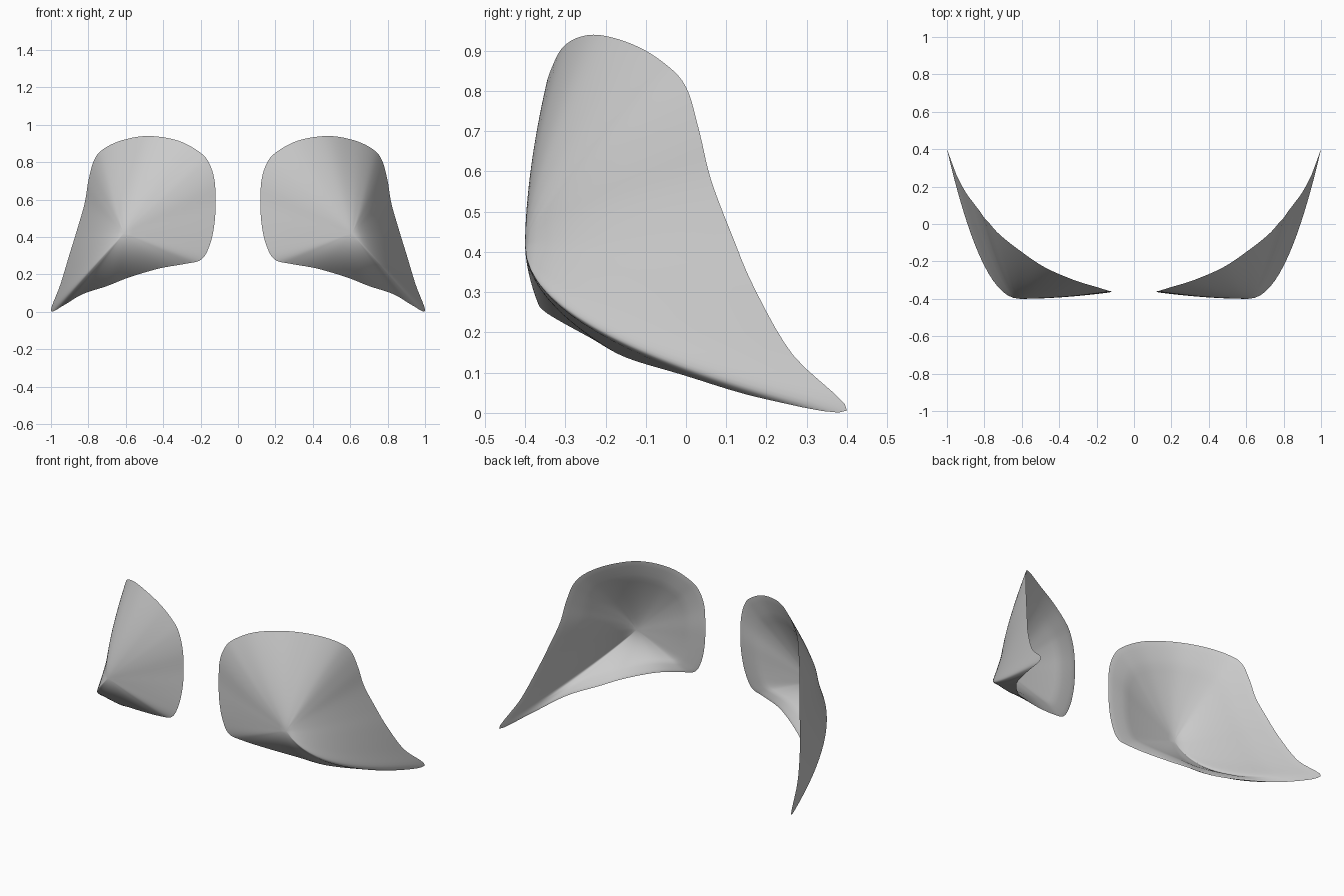
import bpy, bmesh
from mathutils import Vector

if "Cube" in bpy.data.objects:
    bpy.data.objects.remove(bpy.data.objects["Cube"])

# Rim of the right shell: x, y, z and how strongly the ray from the peak bows outwards
RIM = [
    (.12, -.36, .58, 1.9), (.125, -.36, .70, 1.85), (.152, -.352, .79, 1.75), (.20, -.337, .85, 1.65),
    (.32, -.30, .915, 1.5), (.48, -.23, .94, 1.4), (.62, -.135, .917, 1.4), (.72, -.055, .87, 1.4),
    (.77, 0, .81, 1.45), (.80, .033, .70, 1.5), (.82, .062, .58, 1.58), (.86, .115, .44, 1.66),
    (.90, .17, .31, 1.77), (.95, .265, .145, 1.95), (1.0, .40, .006, 2.1), (.93, .19, .036, 2.1),
    (.83, -.01, .095, 2.05), (.70, -.15, .138, 2.0), (.58, -.235, .185, 2.0), (.42, -.32, .232, 1.9),
    (.28, -.357, .257, 1.8), (.195, -.368, .28, 1.8), (.15, -.368, .36, 1.8), (.126, -.364, .47, 1.9),
]
PEAK = Vector((.61, -.40, .42))
CORE = Vector((.50, .10, .52))
STEPS, RINGS, THICK = 5, 16, .045


def smooth_loop(points, steps):
    """Catmull-Rom curve through a closed loop of points."""
    pts = [Vector(p) for p in points]
    n, out = len(pts), []
    for i in range(n):
        a, b, c, d = (pts[(i + k) % n] for k in (-1, 0, 1, 2))
        for s in range(steps):
            t = s / steps
            out.append(.5 * (2 * b + (c - a) * t + (2 * a - 5 * b + 4 * c - d) * t * t
                             + (3 * b - a - 3 * c + d) * t ** 3))
    return out


def shell_point(rim, t, inner):
    p = Vector((PEAK.x + (rim[0] - PEAK.x) * t,
                PEAK.y + (rim[1] - PEAK.y) * t ** rim[3],
                PEAK.z + (rim[2] - PEAK.z) * t))
    if inner:  # the wall tapers to a thin edge at the rim
        p += (CORE - p) * THICK * min(1, (1 - t) / .2) ** .7
    return p


def build_shell(name, side, material):
    rim = smooth_loop(RIM, STEPS)
    ts = [(i / RINGS) ** .85 for i in range(1, RINGS + 1)]
    rows = [(t, False) for t in ts] + [(t, True) for t in reversed(ts[:-1])]
    rows.insert(RINGS, (.985, True))
    bm = bmesh.new()

    def vert(p):
        return bm.verts.new((p.x * side, p.y, max(p.z, 0)))

    rings = [[vert(shell_point(r, t, inner)) for r in rim] for t, inner in rows]
    front, back = vert(PEAK), vert(PEAK + (CORE - PEAK) * THICK)
    n = len(rim)
    for i in range(n):
        j = (i + 1) % n
        bm.faces.new((front, rings[0][i], rings[0][j]))
        bm.faces.new((back, rings[-1][j], rings[-1][i]))
        for a, b in zip(rings, rings[1:]):
            bm.faces.new((a[i], b[i], b[j], a[j]))
        # crisp edge along the rim
        bm.edges.get((rings[RINGS - 1][i], rings[RINGS - 1][j])).smooth = False
    bmesh.ops.recalc_face_normals(bm, faces=bm.faces)
    for f in bm.faces:
        f.smooth = True
    mesh = bpy.data.meshes.new(name)
    bm.to_mesh(mesh)
    bm.free()
    mesh.materials.append(material)
    bpy.context.collection.objects.link(bpy.data.objects.new(name, mesh))


grey = bpy.data.materials.new("light_grey")
grey.diffuse_color = (.6, .6, .6, 1)
grey.use_nodes = True
grey.node_tree.nodes["Principled BSDF"].inputs["Base Color"].default_value = grey.diffuse_color

# Mirrored pair of curved shells
build_shell("right_shell", 1, grey)
build_shell("left_shell", -1, grey)
